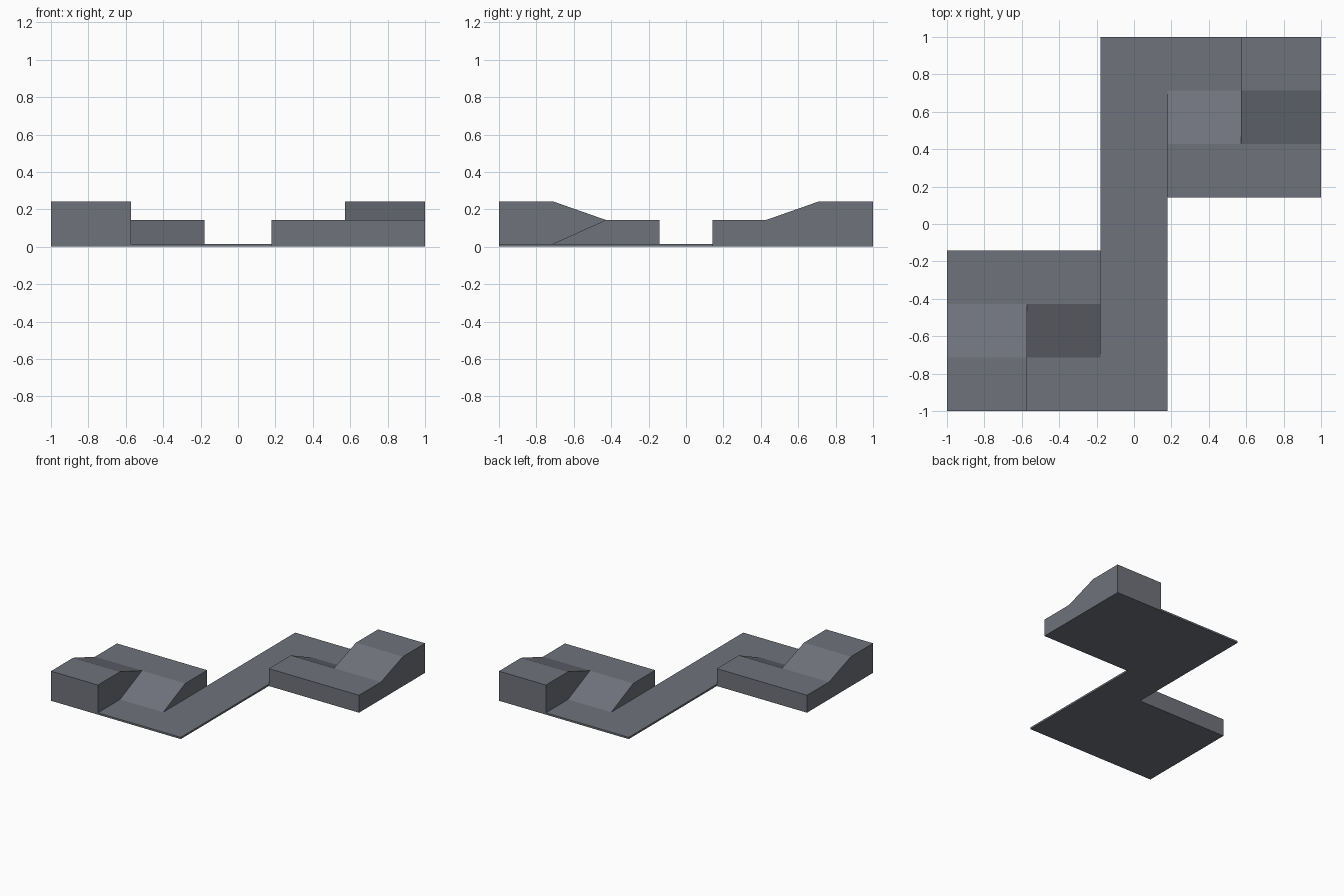
import bpy, bmesh
from mathutils import Vector

if "Cube" in bpy.data.objects:
    bpy.data.objects.remove(bpy.data.objects["Cube"])

grey = bpy.data.materials.new("slate grey")
grey.diffuse_color = (0.16, 0.17, 0.20, 1)
grey.use_nodes = True
grey.node_tree.nodes["Principled BSDF"].inputs["Base Color"].default_value = grey.diffuse_color

BASE, MID, TOP = 0.015, 0.143, 0.243   # level heights
INNER, SPLIT = 0.18, 0.573             # strip half width, step position
Y0, Y1, Y2 = 0.143, 0.428, 0.713       # platform edge, ramp foot, ramp end


def prism(name, points, direction):
    """Extrude a closed outline along a direction."""
    bm = bmesh.new()
    face = bm.faces.new([bm.verts.new(p) for p in points])
    ext = bmesh.ops.extrude_face_region(bm, geom=[face])
    verts = [v for v in ext["geom"] if isinstance(v, bmesh.types.BMVert)]
    bmesh.ops.translate(bm, verts=verts, vec=Vector(direction))
    bmesh.ops.recalc_face_normals(bm, faces=bm.faces)
    mesh = bpy.data.meshes.new(name)
    bm.to_mesh(mesh)
    bm.free()
    mesh.materials.append(grey)
    obj = bpy.data.objects.new(name, mesh)
    bpy.context.collection.objects.link(obj)
    return obj


# Z-shaped floor plate
half = [(1, 1), (-INNER, 1), (-INNER, -Y0), (-1, -Y0)]
outline = half + [(-x, -y) for x, y in half]
floor = prism("stepped_floor", [(x, y, 0) for x, y in outline], (0, 0, BASE))

# Platforms: one ramp down to the floor, one ramp up to the high level
low = [(Y0, 0), (Y0, MID), (Y1, MID), (Y2, BASE), (Y2, 0)]
high = [(Y0, 0), (Y0, MID), (Y1, MID), (Y2, TOP), (1, TOP), (1, 0)]
parts = []
for s in (1, -1):   # half-turn symmetry
    for name, prof, xa, xb in (("low_ramp", low, INNER, 1),
                               ("high_ramp", high, SPLIT, 1)):
        parts.append(prism(name, [(s * xa, s * y, z) for y, z in prof],
                           (s * (xb - xa), 0, 0)))

# Fuse everything into one clean solid
bpy.context.view_layer.objects.active = floor
for part in parts:
    mod = floor.modifiers.new("fuse", "BOOLEAN")
    mod.operation = "UNION"
    mod.solver = "EXACT"
    mod.object = part
    bpy.ops.object.modifier_apply(modifier=mod.name)
    bpy.data.objects.remove(part)
